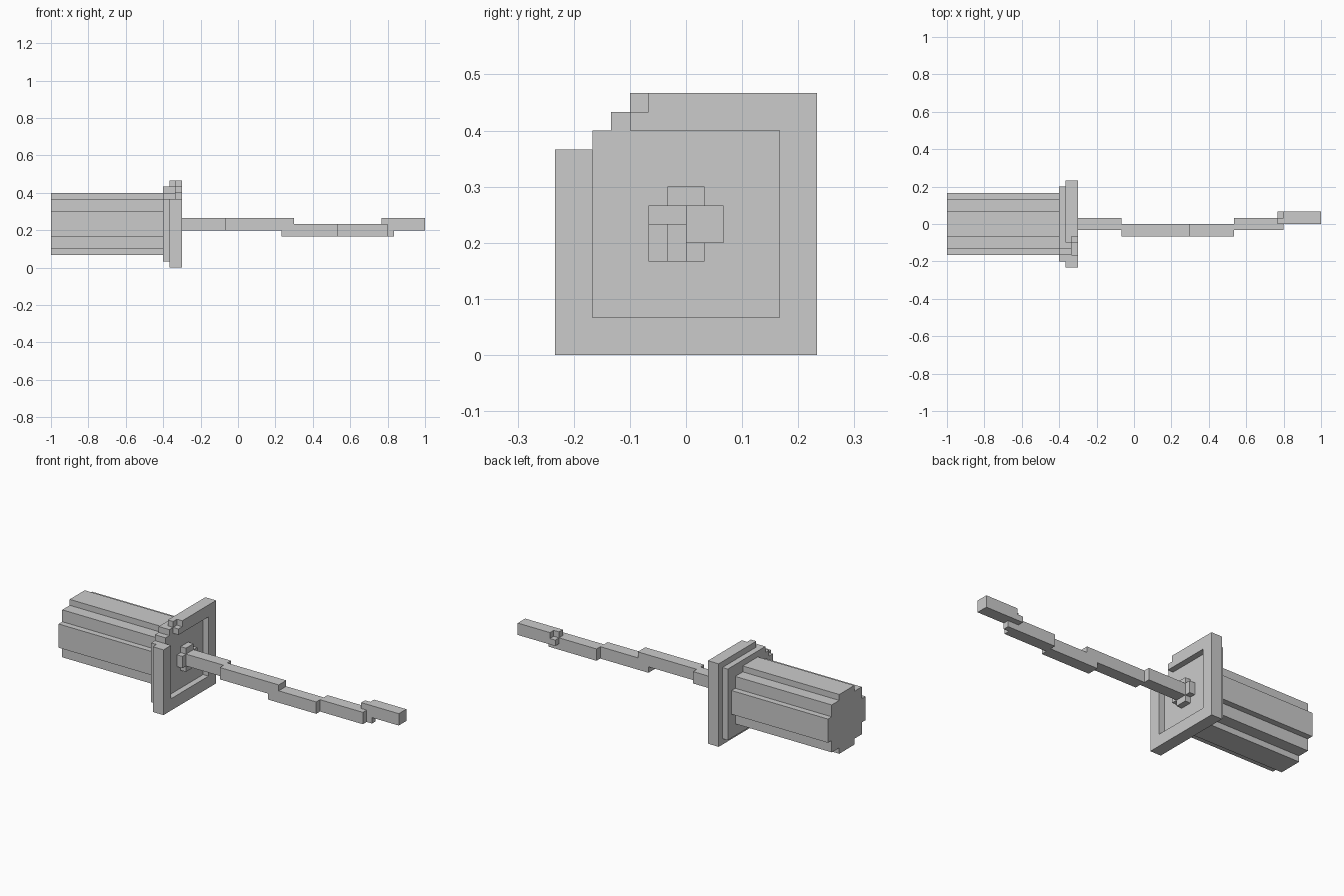
import bpy, bmesh
from mathutils import Vector

if "Cube" in bpy.data.objects:
    bpy.data.objects.remove(bpy.data.objects["Cube"])

U = 1 / 30      # one voxel
MID = 7 * U     # height of the long axis


def extrude(bm, profile, lo, hi, axis="x"):
    """Extrude a voxel-unit profile: (y, z) along x, or (x, z) along y."""
    def point(a, b, d):
        x, y = (d, a) if axis == "x" else (a, d)
        return Vector((x * U, y * U, MID + b * U))
    face = bm.faces.new([bm.verts.new(point(a, b, lo)) for a, b in profile])
    geo = bmesh.ops.extrude_face_region(bm, geom=[face])["geom"]
    move = point(0, 0, hi) - point(0, 0, lo)
    bmesh.ops.translate(bm, vec=move,
                        verts=[g for g in geo if isinstance(g, bmesh.types.BMVert)])


def box(bm, x0, x1, y0, y1, z0, z1):
    extrude(bm, [(y0, z0), (y1, z0), (y1, z1), (y0, z1)], x0, x1)


def finish(bm, name):
    bmesh.ops.recalc_face_normals(bm, faces=bm.faces[:])
    mesh = bpy.data.meshes.new(name)
    bm.to_mesh(mesh)
    bm.free()
    obj = bpy.data.objects.new(name, mesh)
    bpy.context.collection.objects.link(obj)


def part(name, profile, lo, hi):
    bm = bmesh.new()
    extrude(bm, profile, lo, hi)
    finish(bm, name)


def stepped_round(quarter):
    """Mirror one quarter of a stepped outline into a closed profile."""
    q = quarter
    return (q + [(-y, z) for y, z in reversed(q)]
            + [(-y, -z) for y, z in q] + [(y, -z) for y, z in reversed(q)])


# Stepped round body
part("body", stepped_round([(5, 2), (4, 2), (4, 4), (2, 4), (2, 5)]), -30, -12)

# Flange layers, each with the broken upper corner
part("inner_plate", [(-6, 4), (-6, -6), (6, -6), (6, 6), (-4, 6), (-4, 5),
                     (-5, 5), (-5, 4)], -12, -11)
part("outer_plate", [(-7, 4), (-7, -7), (7, -7), (7, 7), (-3, 7), (-3, 6),
                     (-4, 6), (-4, 5), (-5, 5), (-5, 4)], -11, -10)
part("rim", [(-7, 4), (-7, -7), (7, -7), (7, 7), (-2, 7), (-2, 6), (-3, 6),
             (-3, 5), (5, 5), (5, -5), (-5, -5), (-5, 4)], -10, -9)

# Hub where the rod leaves the flange
part("hub", stepped_round([(2, 1), (1, 1), (1, 2)]), -10, -9)

# Crooked rod
bm = bmesh.new()
box(bm, -9, -2, -1, 1, -1, 1)
extrude(bm, [(-2, -1), (7, -1), (7, -2), (16, -2), (16, 0), (9, 0), (9, 1),
             (-2, 1)], -2, 0, axis="y")
box(bm, 16, 24, -1, 1, -2, 0)
finish(bm, "rod")

# Rod tip with its small connecting steps
bm = bmesh.new()
box(bm, 24, 30, 0, 2, -1, 1)
box(bm, 23, 24, 0, 1, 0, 1)
box(bm, 23, 24, 1, 2, -1, 0)
box(bm, 24, 25, 0, 1, -2, -1)
finish(bm, "rod_tip")
